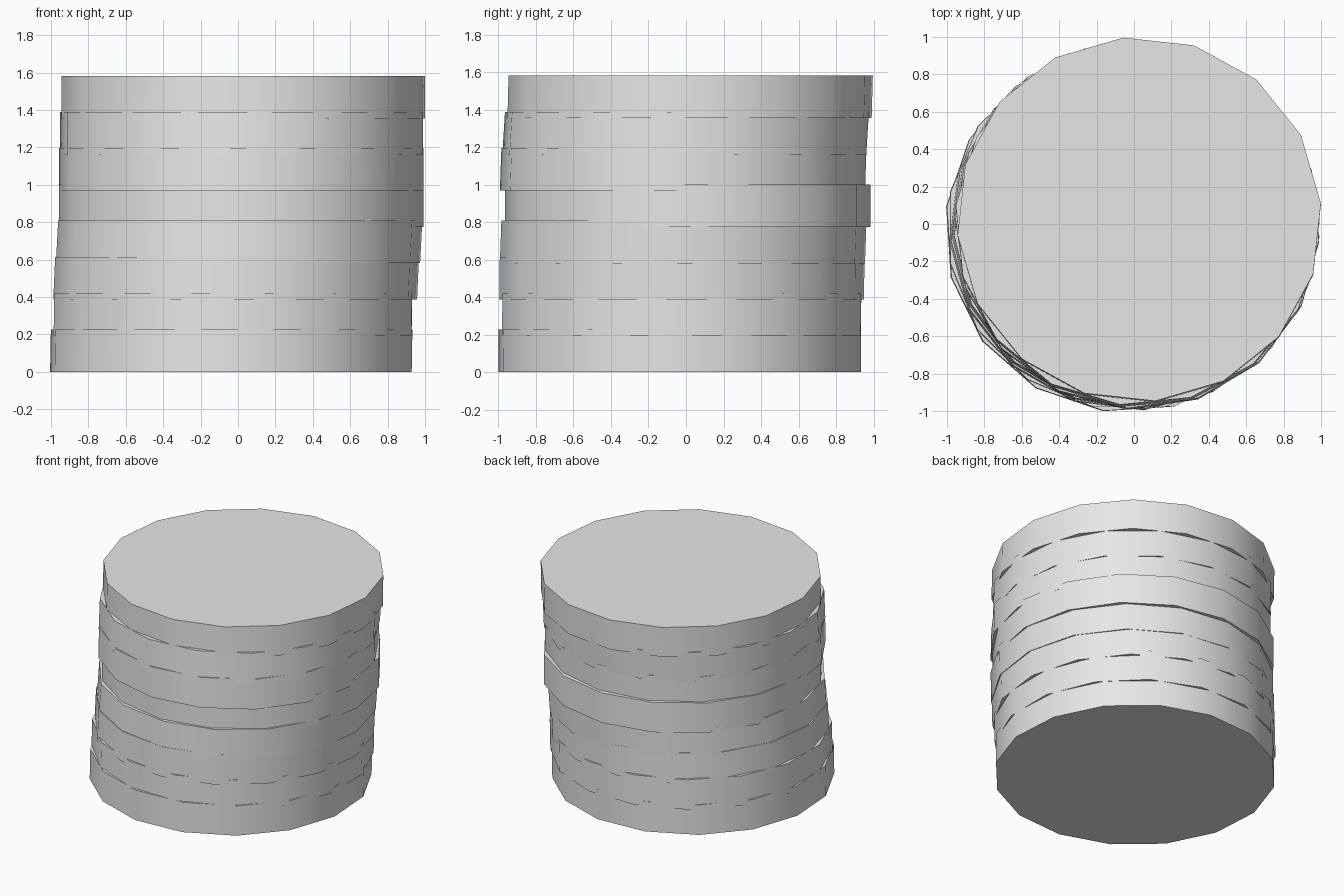
import bpy
from math import radians, sin, cos

cube = bpy.data.objects.get("Cube")
if cube:
    bpy.data.objects.remove(cube, do_unlink=True)

# One plain grey for the whole stack
grey = bpy.data.materials.new("light_grey")
grey.use_nodes = True
colour = (0.8, 0.8, 0.8, 1)
grey.diffuse_color = colour
grey.node_tree.nodes["Principled BSDF"].inputs["Base Color"].default_value = colour

SIDES, RADIUS, THICK, PITCH = 16, 0.975, 0.2275, 0.1936

# Each disc: centre x, centre y, turn in degrees, lean x, lean y
discs = [
    (-0.036, -0.033, 15, 0.004, 0.002),
    (-0.027, -0.023, 11, 0.004, 0.002),
    (-0.010, -0.022, 4, 0.010, 0.003),
    (0.006, -0.015, 3, 0.012, 0.008),
    (0.018, 0.010, 0, 0.0, 0.0),
    (0.017, -0.015, -3, 0.0, 0.008),
    (0.018, -0.002, -5.5, 0.0, 0.014),
    (0.028, 0.022, 5, 0.0, 0.006),
]


def ring(x, y, z, turn):
    angles = [radians(turn + 360 * i / SIDES) for i in range(SIDES)]
    return [(x + RADIUS * cos(a), y + RADIUS * sin(a), z) for a in angles]


def add_disc(name, x, y, z, turn, lean_x, lean_y):
    verts = ring(x - lean_x / 2, y - lean_y / 2, z, turn)
    verts += ring(x + lean_x / 2, y + lean_y / 2, z + THICK, turn)
    faces = [tuple(reversed(range(SIDES))), tuple(range(SIDES, 2 * SIDES))]
    for i in range(SIDES):
        j = (i + 1) % SIDES
        faces.append((i, j, j + SIDES, i + SIDES))
    mesh = bpy.data.meshes.new(name)
    mesh.from_pydata(verts, [], faces)
    mesh.materials.append(grey)
    obj = bpy.data.objects.new(name, mesh)
    bpy.context.collection.objects.link(obj)
    return obj


# Stack of loosely piled discs, each sunk slightly into the one below
bpy.ops.object.select_all(action="DESELECT")
for level, (x, y, turn, lean_x, lean_y) in enumerate(discs):
    disc = add_disc(f"disc_{level + 1}", x, y, level * PITCH, turn, lean_x, lean_y)
    disc.select_set(True)
    bpy.context.view_layer.objects.active = disc

# Round sides, crisp rims
bpy.ops.object.shade_smooth_by_angle(angle=radians(40))
